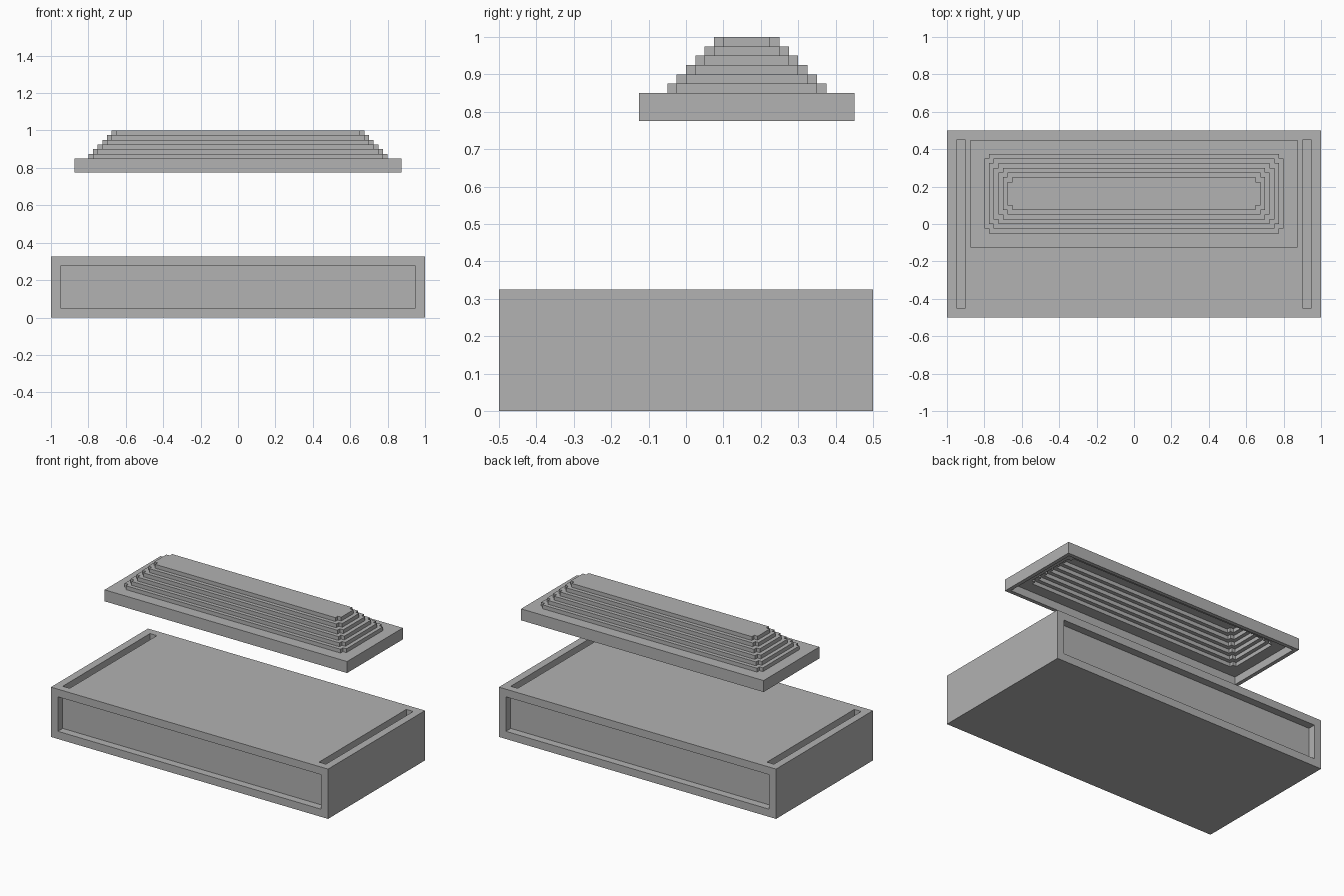
import bpy
import bmesh

cube = bpy.data.objects.get("Cube")
if cube:
    bpy.data.objects.remove(cube, do_unlink=True)

grey = bpy.data.materials.new("stone_grey")
grey.use_nodes = True
colour = (0.445, 0.445, 0.445, 1)
grey.diffuse_color = colour
grey.node_tree.nodes["Principled BSDF"].inputs["Base Color"].default_value = colour

STEP = 0.025


def finish(bm, name):
    bmesh.ops.remove_doubles(bm, verts=bm.verts, dist=1e-5)
    bmesh.ops.recalc_face_normals(bm, faces=bm.faces)
    mesh = bpy.data.meshes.new(name)
    bm.to_mesh(mesh)
    bm.free()
    mesh.materials.append(grey)
    obj = bpy.data.objects.new(name, mesh)
    bpy.context.collection.objects.link(obj)


def recess(bm, faces, border, depth):
    """Inset each face by a border, then sink it with straight walls."""
    bmesh.ops.inset_individual(bm, faces=faces, thickness=border, use_even_offset=True)
    bmesh.ops.inset_individual(bm, faces=faces, thickness=0, depth=-depth)


# Base block: recessed panels front and back, a long slot at each end of the top
bm = bmesh.new()
bmesh.ops.create_cube(bm, size=1)
for v in bm.verts:
    v.co = (v.co.x * 2, v.co.y, (v.co.z + 0.5) * 0.325)
bm.normal_update()
recess(bm, [f for f in bm.faces if abs(f.normal.y) > 0.9], 0.05, 0.05)
for x in (-0.85, 0.85):
    top = [f for f in bm.faces if f.calc_center_median().z > 0.32]
    edges = {e for f in top for e in f.edges}
    verts = {v for f in top for v in f.verts}
    bmesh.ops.bisect_plane(bm, geom=top + list(edges) + list(verts),
                           plane_co=(x, 0, 0), plane_no=(1, 0, 0))
bm.normal_update()
ends = [f for f in bm.faces if f.calc_center_median().z > 0.32
        and abs(f.calc_center_median().x) > 0.85]
recess(bm, ends, 0.05, 0.05)
finish(bm, "base_block")


# Stepped lid: hollow shell swept through rings with notched corners
def ring(bm, size, z, inset=0):
    hx, hy, notch = size
    hx, hy, cy = hx - inset, hy - inset, 0.1625
    points = []
    for sx, sy in ((1, 1), (-1, 1), (-1, -1), (1, -1)):
        corner = [(hx, hy - notch), (hx - notch, hy - notch), (hx - notch, hy)]
        if sx * sy < 0:
            corner.reverse()
        points += [(sx * x, cy + sy * y, z) for x, y in corner]
    return [bm.verts.new(p) for p in points]


brim = (0.875, 0.2875, 0)
tiers = [(0.8 - STEP * k, 0.2125 - STEP * k, STEP) for k in range(6)]
levels = [(brim, 0.775, 0.85)]
levels += [(t, 0.85 + STEP * k, 0.875 + STEP * k) for k, t in enumerate(tiers)]

bm = bmesh.new()
rings = []
for size, low, high in reversed(levels):
    rings += [ring(bm, size, high), ring(bm, size, low)]
for size, low, high in levels:
    floor = low if size is brim else low - STEP
    rings += [ring(bm, size, floor, STEP), ring(bm, size, high - STEP, STEP)]
for a, b in zip(rings, rings[1:]):
    for i in range(len(a)):
        j = (i + 1) % len(a)
        bm.faces.new((a[i], a[j], b[j], b[i]))
bm.faces.new(rings[0])
bm.faces.new(rings[-1])
finish(bm, "stepped_lid")
